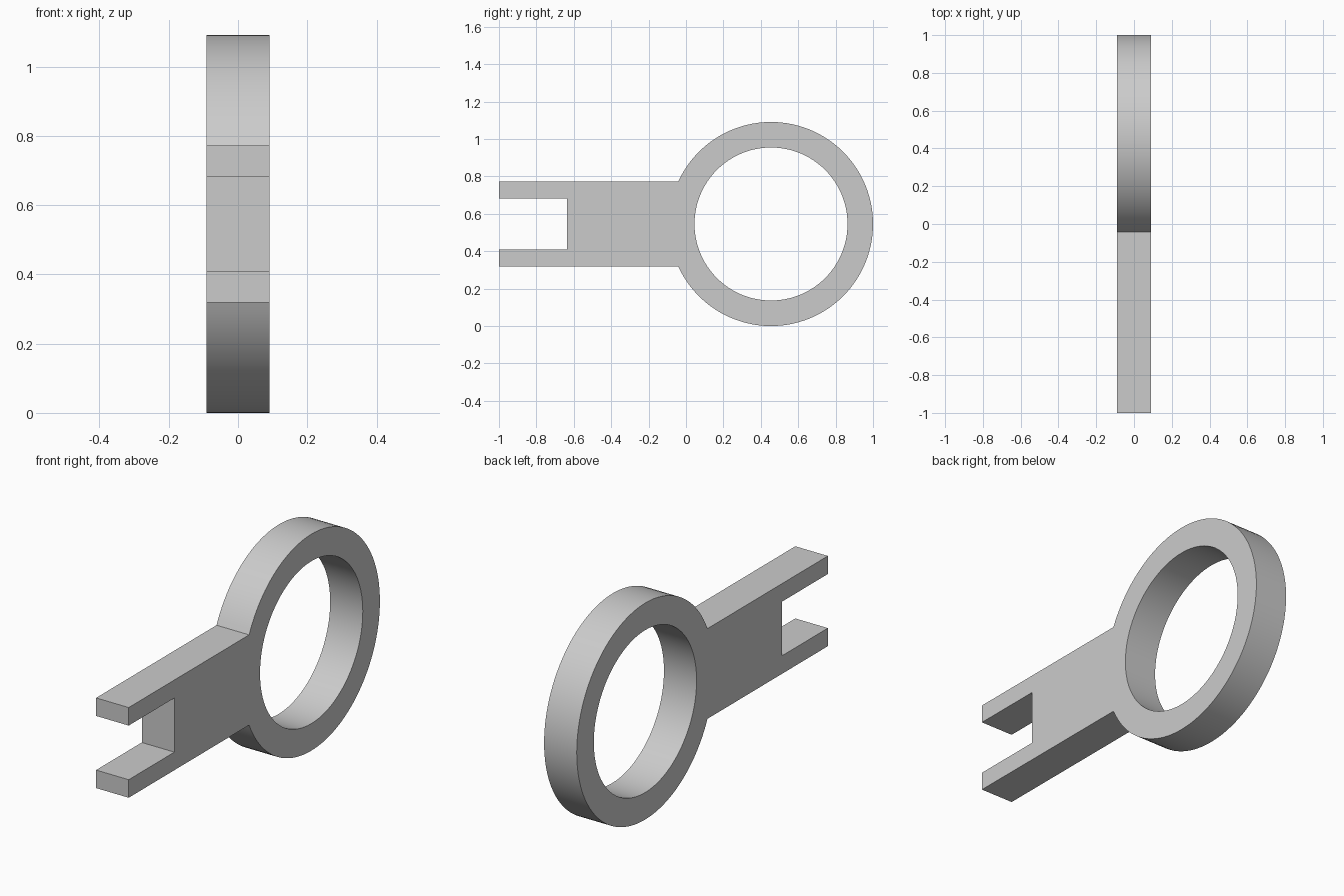
import bpy
import bmesh
from math import sin, cos, asin, pi

cube = bpy.data.objects.get("Cube")
if cube:
    bpy.data.objects.remove(cube, do_unlink=True)

# Proportions, all based on one unit: the half thickness of the plate
U = 1 / 11
OUTER, INNER = 6 * U, 4.5 * U
BAR, SLOT = 2.5 * U, 1.5 * U
CY, CZ = 5 * U, 6 * U
FRONT, SLOT_END = -1.0, -7 * U
STEPS = 96


def arc(radius, start, end, count):
    return [(CY + radius * cos(start + (end - start) * i / count),
             CZ + radius * sin(start + (end - start) * i / count))
            for i in range(count + 1)]


# Outline: ring arc from the lower shoulder round the back to the upper one,
# then the forked handle
join = pi - asin(BAR / OUTER)
outline = arc(OUTER, -join, join, STEPS) + [
    (FRONT, CZ + BAR), (FRONT, CZ + SLOT), (SLOT_END, CZ + SLOT),
    (SLOT_END, CZ - SLOT), (FRONT, CZ - SLOT), (FRONT, CZ - BAR)]
hole = arc(INNER, 0, 2 * pi, STEPS)[:-1]

bm = bmesh.new()
edges = []
for loop in (outline, hole):
    verts = [bm.verts.new((-U, y, z)) for y, z in loop]
    edges += [bm.edges.new((v, verts[i - 1])) for i, v in enumerate(verts)]

# Fill the plate around the hole and give it thickness
bmesh.ops.triangle_fill(bm, edges=edges, use_beauty=True, normal=(-1, 0, 0))
solid = bmesh.ops.extrude_face_region(bm, geom=bm.faces[:], use_keep_orig=True)
moved = [g for g in solid["geom"] if isinstance(g, bmesh.types.BMVert)]
bmesh.ops.translate(bm, verts=moved, vec=(2 * U, 0, 0))
bmesh.ops.recalc_face_normals(bm, faces=bm.faces[:])

mesh = bpy.data.meshes.new("forked_ring")
bm.to_mesh(mesh)
bm.free()
ring = bpy.data.objects.new("forked_ring", mesh)
bpy.context.collection.objects.link(ring)

# Plain grey material
grey = bpy.data.materials.new("light_grey")
grey.use_nodes = True
colour = (0.6, 0.6, 0.6, 1)
grey.diffuse_color = colour
grey.node_tree.nodes["Principled BSDF"].inputs["Base Color"].default_value = colour
mesh.materials.append(grey)

# Smooth round walls, sharp corners
bpy.ops.object.select_all(action="DESELECT")
ring.select_set(True)
bpy.context.view_layer.objects.active = ring
bpy.ops.object.shade_smooth_by_angle()
